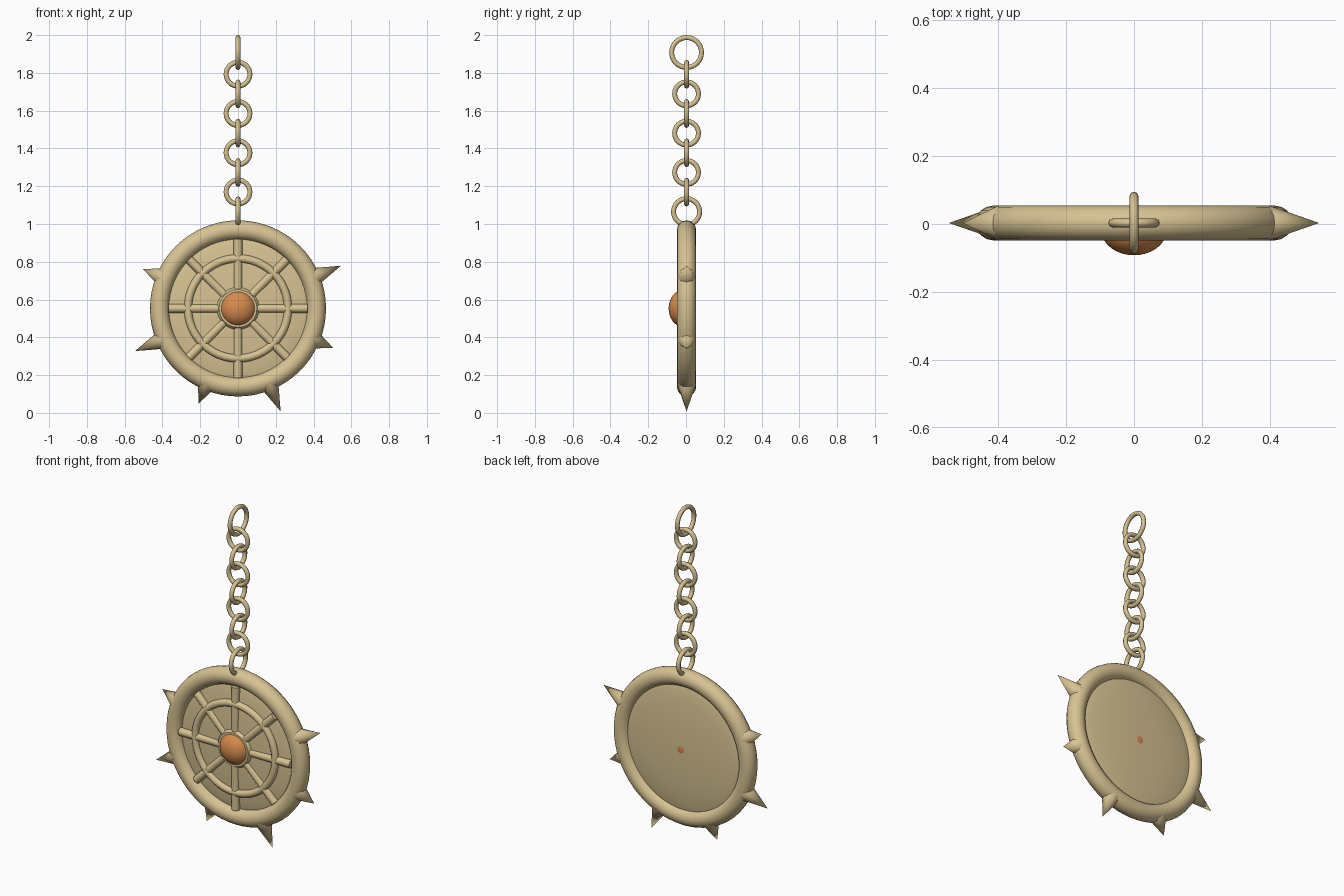
import bpy
from math import pi, radians, sin, cos
from mathutils import Vector

cube = bpy.data.objects.get("Cube")
if cube:
    bpy.data.objects.remove(cube, do_unlink=True)

CENTRE = Vector((0, 0.003, 0.553))   # middle of the round shield
FACING = (pi / 2, 0, 0)              # turns a flat ring to face the front


def colour(name, rgb):
    mat = bpy.data.materials.new(name)
    mat.use_nodes = True
    mat.diffuse_color = (*rgb, 1)
    mat.node_tree.nodes["Principled BSDF"].inputs["Base Color"].default_value = (*rgb, 1)
    return mat


tan = colour("tan_metal", (0.68, 0.54, 0.29))
orange = colour("orange_gem", (0.68, 0.26, 0.075))


def finish(name, mat, angle=50):
    ob = bpy.context.object
    ob.name = name
    ob.data.materials.append(mat)
    bpy.ops.object.shade_smooth_by_angle(angle=radians(angle))
    return ob


def ring(name, loc, major, minor, rot=FACING, segs=48, sides=12):
    bpy.ops.mesh.primitive_torus_add(location=loc, rotation=rot, major_radius=major,
                                     minor_radius=minor, major_segments=segs,
                                     minor_segments=sides)
    return finish(name, tan)


def ellipsoid(name, loc, radius, depth, mat, segs=48):
    bpy.ops.mesh.primitive_uv_sphere_add(location=loc, rotation=FACING, radius=1,
                                         segments=segs, ring_count=segs // 2)
    bpy.context.object.scale = (radius, radius, depth)
    return finish(name, mat, 80)


def radial_cone(name, angle, start, end, r1, r2, y, sides):
    """Tapered bar pointing outward from the shield centre."""
    out = Vector((cos(angle), 0, sin(angle)))
    loc = Vector((0, y, CENTRE.z)) + out * (start + end) / 2
    bpy.ops.mesh.primitive_cone_add(vertices=sides, radius1=r1, radius2=r2,
                                    depth=end - start, location=loc,
                                    rotation=out.to_track_quat('Z', 'Y').to_euler())
    return finish(name, tan)


# Shield: heavy rim, lens-shaped dish, raised inner ring
ring("rim", CENTRE, 0.415, 0.051, segs=64, sides=16)
ellipsoid("dish", CENTRE + Vector((0, 0.006, 0)), 0.40, 0.041, tan, 64)
ring("inner_ring", (0, -0.024, CENTRE.z), 0.265, 0.021)

# Spokes
for i in range(8):
    radial_cone(f"spoke_{i + 1}", i * pi / 4, 0.08, 0.368, 0.023, 0.023, -0.02, 12)

# Hub and gem
bpy.ops.mesh.primitive_cone_add(vertices=40, radius1=0.135, radius2=0.10, depth=0.05,
                                location=(0, -0.022, CENTRE.z), rotation=FACING)
finish("hub", tan)
ellipsoid("gem", (0, -0.02, CENTRE.z), 0.095, 0.072, orange, 32)

# Spikes around the sides and bottom, alternately long and short
for i in range(6):
    tip = 0.545 if i % 2 == 0 else 0.59
    radial_cone(f"spike_{i + 1}", radians(157.5 + 45 * i), 0.435, tip,
                0.05, 0, CENTRE.y, 8)

# Chain: small links alternate in direction, with larger end links
SIDEWAYS = (0, pi / 2, 0)
links = 9
for i in range(links):
    z = 1.065 + 0.104 * i
    turn = SIDEWAYS if i % 2 == 0 else FACING
    radius = 0.063
    if i == 0:
        radius = 0.069
    elif i == links - 1:
        radius, z = 0.079, 1.908
    ring(f"chain_link_{i + 1}", (0, CENTRE.y, z), radius, 0.013, turn, 32, 8)
